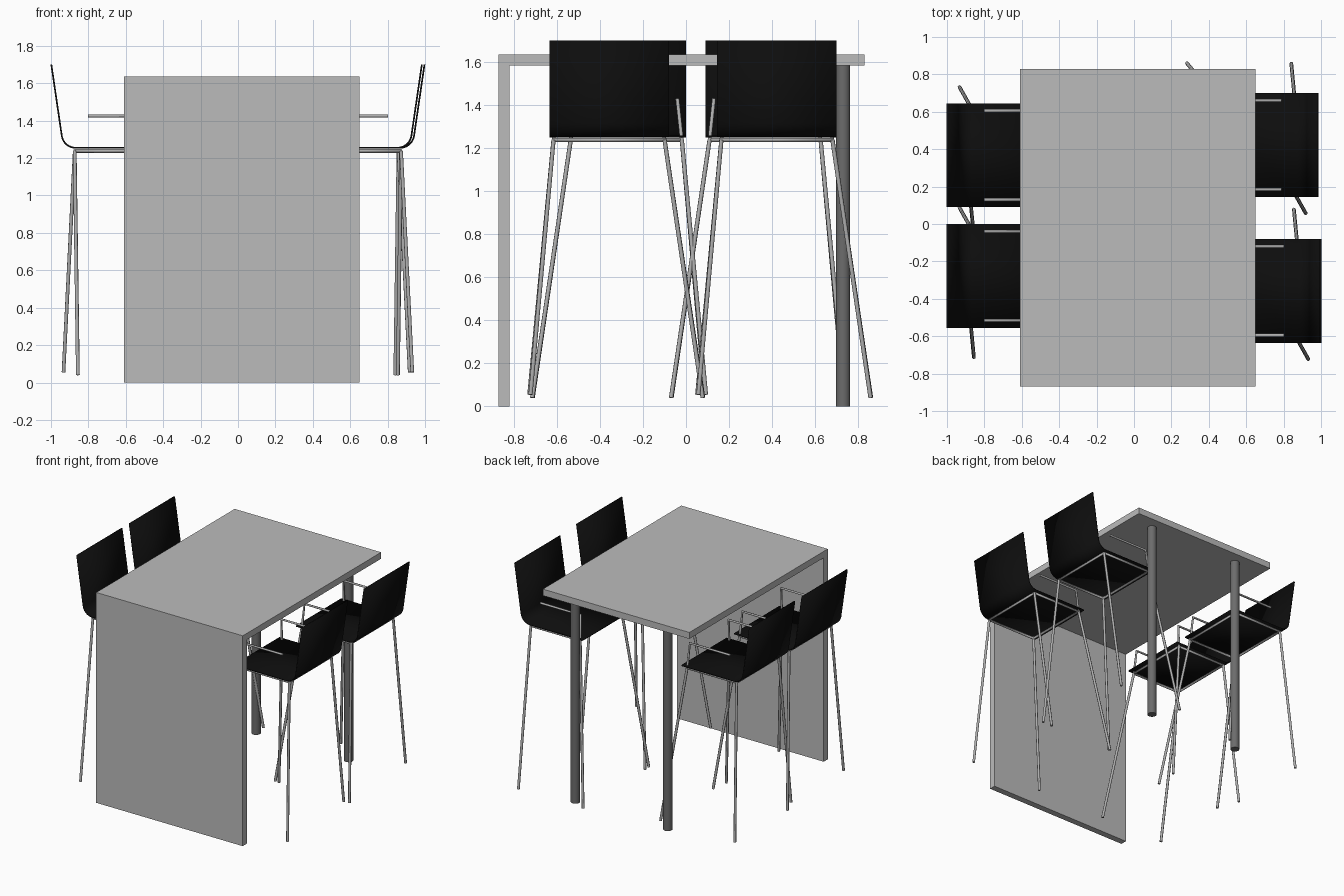
import bpy, bmesh, math
from mathutils import Vector

cube = bpy.data.objects.get("Cube")
if cube:
    bpy.data.objects.remove(cube, do_unlink=True)


def material(name, value):
    m = bpy.data.materials.new(name)
    m.use_nodes = True
    color = (value, value, value, 1)
    m.diffuse_color = color
    m.node_tree.nodes["Principled BSDF"].inputs["Base Color"].default_value = color
    return m


light_grey = material("light_grey", 0.5)
dark_grey = material("dark_grey", 0.15)
steel = material("steel_grey", 0.42)
black = material("black", 0.004)


def box(name, low, high, mat):
    low, high = Vector(low), Vector(high)
    bpy.ops.mesh.primitive_cube_add(size=1, location=(low + high) / 2)
    ob = bpy.context.object
    ob.name = name
    ob.scale = high - low
    ob.data.materials.append(mat)


# Table: top slab, full-width front panel and two round legs at the back
TOP = 1.635
box("table_top", (-0.61, -0.87, TOP - 0.05), (0.65, 0.83, TOP), light_grey)
box("table_panel", (-0.61, -0.87, 0), (0.65, -0.82, TOP - 0.05), light_grey)
for side, x in (("right", -0.355), ("left", 0.44)):
    bpy.ops.mesh.primitive_cylinder_add(vertices=32, radius=0.033, depth=TOP - 0.05,
                                        location=(x, 0.73, (TOP - 0.05) / 2))
    leg = bpy.context.object
    leg.name = f"table_leg_{side}"
    leg.data.materials.append(dark_grey)
    bpy.ops.object.shade_smooth_by_angle()

# Stool shell: one bent sheet, backrest top at local x = 0, seat towards -x
HALF = 0.2775


def shell_mesh():
    radius, corner = 0.075, Vector((-0.13, 1.33))
    profile = [(0, 1.70)]
    for i in range(9):
        a = math.radians(-10 - 80 * i / 8)
        profile.append((corner.x + radius * math.cos(a), corner.y + radius * math.sin(a)))
    profile.append((-0.585, 1.255))
    bm = bmesh.new()
    rows = [[bm.verts.new((x, y, z)) for y in (-HALF, HALF)] for x, z in profile]
    for a, b in zip(rows, rows[1:]):
        bm.faces.new((a[0], a[1], b[1], b[0]))
    mesh = bpy.data.meshes.new("stool_shell")
    bm.to_mesh(mesh)
    bm.free()
    mesh.materials.append(black)
    return mesh


def tubes(name, paths, radius):
    curve = bpy.data.curves.new(name, "CURVE")
    curve.dimensions = "3D"
    curve.bevel_depth = radius
    curve.bevel_resolution = 2
    curve.use_fill_caps = True
    for points, closed in paths:
        s = curve.splines.new("POLY")
        s.points.add(len(points) - 1)
        for p, co in zip(s.points, points):
            p.co = (*co, 1)
        s.use_cyclic_u = closed
    curve.materials.append(steel)
    return curve


# Stool frame: rectangle under the seat, four splayed legs, two arm rails
FRONT, REAR, SIDE, Z = -0.55, -0.125, 0.258, 1.238
frame = tubes("stool_frame", [
    ([(REAR, -SIDE, Z), (REAR, SIDE, Z), (FRONT, SIDE, Z), (FRONT, -SIDE, Z)], True)], 0.01)
legs = tubes("stool_legs", [
    ([(REAR, SIDE, Z), (-0.142, 0.435, 0.04)], False),
    ([(REAR, -SIDE, Z), (-0.065, -0.365, 0.055)], False),
    ([(FRONT, SIDE, Z), (-0.70, 0.437, 0.04)], False),
    ([(FRONT, -SIDE, Z), (-0.70, -0.37, 0.055)], False)], 0.01)
arms = tubes("stool_arms", [
    ([(FRONT, s * SIDE, Z), (FRONT + 0.01, s * 0.238, 1.425), (-0.195, s * 0.238, 1.425)], False)
    for s in (-1, 1)], 0.009)
shell = shell_mesh()

# Four stools, the pair on the other side turned half round
stools = {"left_back": (0.983, 0.4225, 0), "left_front": (0.997, -0.3575, 0),
          "right_back": (-0.998, 0.3675, math.pi), "right_front": (-0.998, -0.2775, math.pi)}
for place, (x, y, turn) in stools.items():
    for part, data in (("shell", shell), ("frame", frame), ("legs", legs), ("arms", arms)):
        ob = bpy.data.objects.new(f"stool_{part}_{place}", data)
        bpy.context.collection.objects.link(ob)
        ob.location = (x, y, 0)
        ob.rotation_euler.z = turn
        if part == "shell":
            solid = ob.modifiers.new("thickness", "SOLIDIFY")
            solid.thickness = 0.009
            solid.offset = 0
for poly in shell.polygons:
    poly.use_smooth = True
shell.set_sharp_from_angle(angle=math.radians(30))
